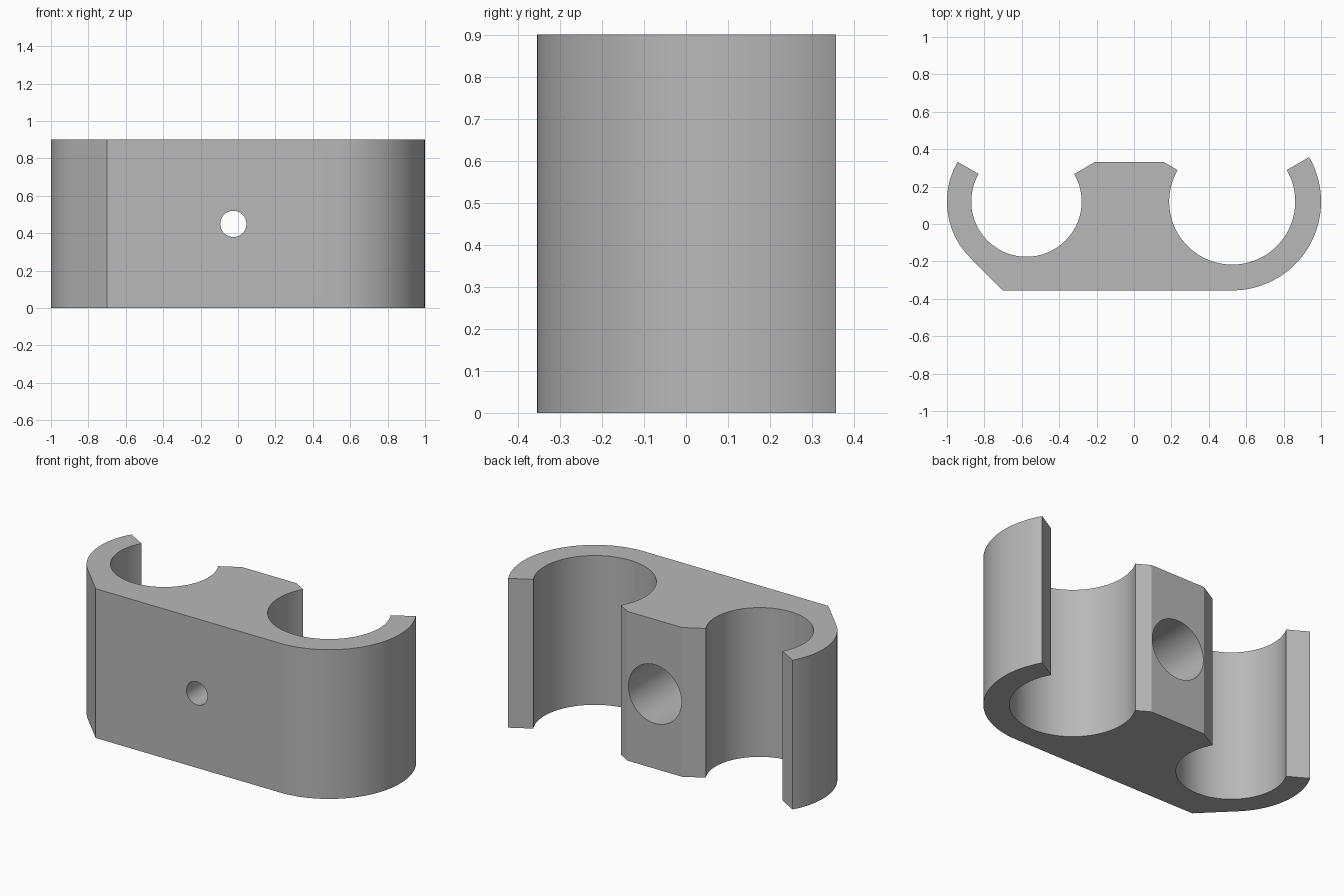
import bpy
import bmesh
from math import radians, sin, cos, pi
from mathutils import Matrix

if "Cube" in bpy.data.objects:
    bpy.data.objects.remove(bpy.data.objects["Cube"], do_unlink=True)

HEIGHT = 0.9
AXIS_Y = 0.12                                         # shared line of the clip centres
SMALL = {"x": -0.575, "inner": 0.295, "outer": 0.425}
LARGE = {"x": 0.525, "inner": 0.337, "outer": 0.475}
FRONT_Y = AXIS_Y - LARGE["outer"]
BACK_Y = AXIS_Y + SMALL["outer"] / 2
SCREW_X = -0.025

grey = bpy.data.materials.new("plain grey")
grey.use_nodes = True
colour = (0.48, 0.48, 0.48, 1)
grey.diffuse_color = colour
grey.node_tree.nodes["Principled BSDF"].inputs["Base Color"].default_value = colour


def arc(clip, wall, start, end, steps):
    """Points along a clip's inner or outer wall, angles in degrees."""
    r = clip[wall]
    angles = [radians(start + (end - start) * i / steps) for i in range(steps + 1)]
    return [(clip["x"] + r * cos(a), AXIS_Y + r * sin(a)) for a in angles]


def make_object(name, bm):
    bmesh.ops.recalc_face_normals(bm, faces=bm.faces)
    mesh = bpy.data.meshes.new(name)
    bm.to_mesh(mesh)
    bm.free()
    mesh.materials.append(grey)
    obj = bpy.data.objects.new(name, mesh)
    bpy.context.collection.objects.link(obj)
    return obj


def bore(target, name, radius, y0, y1):
    """Drill a round hole along y through the target."""
    bm = bmesh.new()
    place = Matrix.Translation((SCREW_X, (y0 + y1) / 2, HEIGHT / 2)) @ Matrix.Rotation(pi / 2, 4, "X")
    bmesh.ops.create_cone(bm, cap_ends=True, segments=64, radius1=radius,
                          radius2=radius, depth=y1 - y0, matrix=place)
    cutter = make_object(name, bm)
    cutter.hide_render = True
    mod = target.modifiers.new(name, "BOOLEAN")
    mod.operation = "DIFFERENCE"
    mod.solver = "EXACT"
    mod.object = cutter
    bpy.context.view_layer.objects.active = target
    bpy.ops.object.modifier_apply(modifier=name)
    bpy.data.objects.remove(cutter, do_unlink=True)


# Outline of the double clip, counter-clockwise from the chamfered corner
tangent = SMALL["outer"] * (2 ** 0.5)
corner_x = SMALL["x"] - tangent + (AXIS_Y - FRONT_Y)
outline = [(corner_x, FRONT_Y)]
outline += arc(LARGE, "outer", -90, 30, 48)           # large clip, outside
outline += arc(LARGE, "inner", 30, -210, 96)          # large clip, inside
outline += [(0.157, BACK_Y)]                          # middle block, back face
outline += arc(SMALL, "outer", 30, 30, 1)[:1]
outline += arc(SMALL, "inner", 30, -210, 96)          # small clip, inside
outline += arc(SMALL, "outer", 150, 225, 32)          # small clip, outside

# Extrude the outline upwards
bm = bmesh.new()
base = bm.faces.new([bm.verts.new((x, y, 0)) for x, y in outline])
top = bmesh.ops.extrude_face_region(bm, geom=[base], use_keep_orig=True)
bmesh.ops.translate(bm, vec=(0, 0, HEIGHT),
                    verts=[g for g in top["geom"] if isinstance(g, bmesh.types.BMVert)])
clip_body = make_object("double_pipe_clip", bm)

# Screw hole with a deep, wide bore for the head from the back
bore(clip_body, "screw_hole", 0.07, -0.6, 0.6)
bore(clip_body, "screw_head_bore", 0.177, FRONT_Y + 0.2, 0.6)

# Smooth walls with crisp edges
bpy.ops.object.select_all(action="DESELECT")
clip_body.select_set(True)
bpy.context.view_layer.objects.active = clip_body
bpy.ops.object.shade_smooth_by_angle(angle=radians(25))
